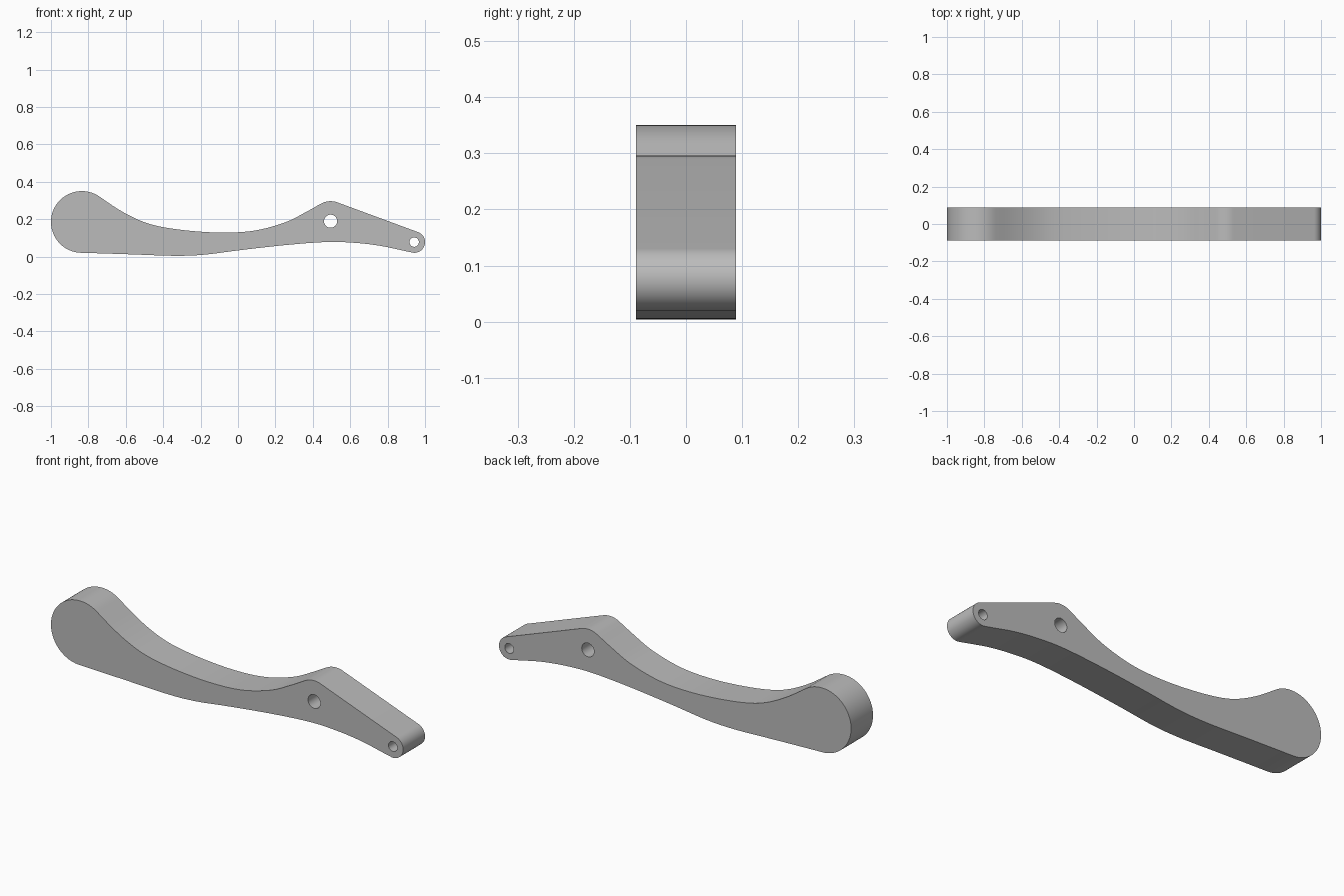
import bpy, bmesh
from math import radians, cos, sin
from mathutils import Vector

cube = bpy.data.objects.get("Cube")
if cube:
    bpy.data.objects.remove(cube, do_unlink=True)

HALF_WIDTH = 0.089


def arc(cx, cz, r, start, end, steps):
    """Points along a circular arc, angles in degrees."""
    angles = [radians(start + (end - start) * i / steps) for i in range(steps + 1)]
    return [Vector((cx + r * cos(a), cz + r * sin(a))) for a in angles]


def smooth_path(before, points, after, steps=8):
    """Catmull-Rom curve through points; before and after set the end tangents."""
    p = [Vector(v) for v in [before, *points, after]]
    out = []
    for a, b, c, d in zip(p, p[1:], p[2:], p[3:]):
        for i in range(steps):
            t = i / steps
            out.append(0.5 * (2 * b + (c - a) * t + (2 * a - 5 * b + 4 * c - d) * t**2
                              + (3 * b - a - 3 * c + d) * t**3))
    return out[1:]


# Rounded ends and pivot hump
bulb = arc(-0.835, 0.185, 0.165, 270, 54, 48)
hump = arc(0.495, 0.19, 0.106, 118, 69, 12)
tip = arc(0.943, 0.077, 0.057, 69, -97, 28)

# Concave upper edge and gently bowed lower edge
upper = smooth_path((-0.85, 0.395),
                    [bulb[-1], (-0.634, 0.249), (-0.527, 0.194), (-0.42, 0.161),
                     (-0.26, 0.138), (-0.08, 0.128), (0.09, 0.139), (0.25, 0.182),
                     (0.36, 0.236), hump[0]], (0.53, 0.328))
lower = smooth_path((1.08, -0.005),
                    [tip[-1], (0.757, 0.058), (0.6, 0.075), (0.46, 0.077), (0.25, 0.061),
                     (0.01, 0.034), (-0.18, 0.01), (-0.34, 0.004), (-0.58, 0.012), bulb[0]],
                    (-1.0, 0.023))
outline = bulb + upper + hump + tip + lower

# Flat profile with two pin holes, extruded to the lever's width
profile = bpy.data.curves.new("lever_profile", "CURVE")
profile.dimensions = "2D"
profile.fill_mode = "BOTH"
profile.extrude = HALF_WIDTH
pivot_hole = arc(0.495, 0.189, 0.035, 0, 360, 32)[:-1]
pin_hole = arc(0.942, 0.077, 0.025, 0, 360, 32)[:-1]
for loop in (outline, pivot_hole, pin_hole):
    spline = profile.splines.new("POLY")
    spline.points.add(len(loop) - 1)
    for point, co in zip(spline.points, loop):
        point.co = (co.x, co.y, 0, 1)
    spline.use_cyclic_u = True

helper = bpy.data.objects.new("profile_helper", profile)
bpy.context.collection.objects.link(helper)
bpy.context.view_layer.update()
evaluated = helper.evaluated_get(bpy.context.evaluated_depsgraph_get())
mesh = bpy.data.meshes.new_from_object(evaluated)
bpy.data.objects.remove(helper, do_unlink=True)

# Weld the walls to the side faces and stand the lever upright
bm = bmesh.new()
bm.from_mesh(mesh)
bmesh.ops.remove_doubles(bm, verts=bm.verts, dist=0.0002)
for v in bm.verts:
    x, y, z = v.co
    v.co = (x, -z, y)
bmesh.ops.recalc_face_normals(bm, faces=bm.faces)
bm.to_mesh(mesh)
bm.free()
mesh.name = "lever_arm"

# Plain grey finish
grey = bpy.data.materials.new("plain_grey")
grey.use_nodes = True
colour = (0.5, 0.5, 0.5, 1)
grey.diffuse_color = colour
grey.node_tree.nodes["Principled BSDF"].inputs["Base Color"].default_value = colour
mesh.materials.clear()
mesh.materials.append(grey)

lever = bpy.data.objects.new("lever_arm", mesh)
bpy.context.collection.objects.link(lever)
bpy.ops.object.select_all(action="DESELECT")
lever.select_set(True)
bpy.context.view_layer.objects.active = lever
bpy.ops.object.shade_smooth_by_angle(angle=radians(30))
